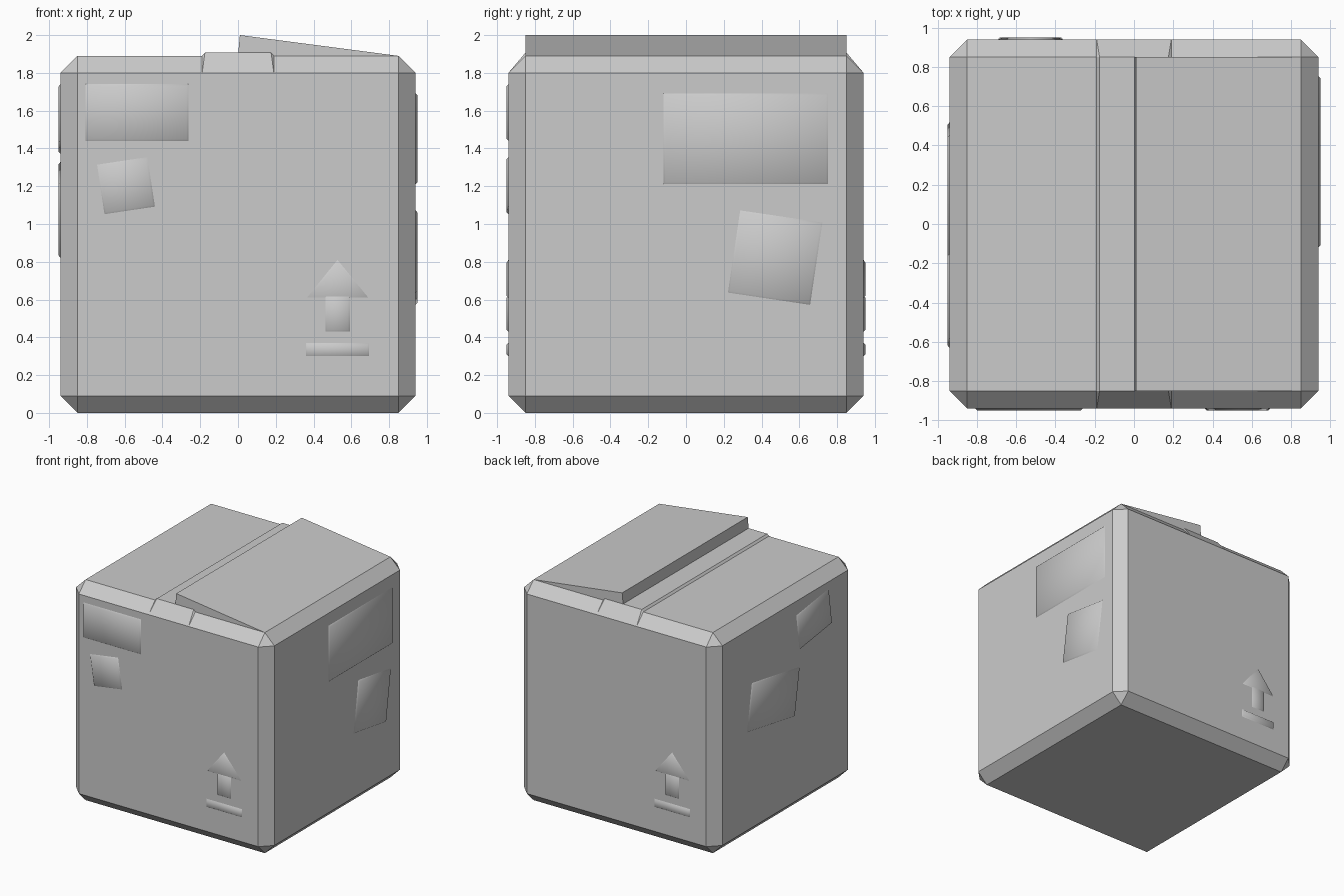
import bpy, bmesh
from math import pi, sin, cos, radians
from mathutils import Matrix

if "Cube" in bpy.data.objects:
    bpy.data.objects.remove(bpy.data.objects["Cube"])

HALF = 0.94      # half width of the box
TOP = 1.89       # height of the closed lid
CUT = 0.09       # chamfer size


def finish(name, bm, smooth=False):
    bmesh.ops.recalc_face_normals(bm, faces=bm.faces)
    for f in bm.faces:
        f.smooth = smooth
    me = bpy.data.meshes.new(name)
    bm.to_mesh(me)
    bm.free()
    ob = bpy.data.objects.new(name, me)
    bpy.context.collection.objects.link(ob)
    return ob


def hull(name, points):
    bm = bmesh.new()
    for p in points:
        bm.verts.new(p)
    bmesh.ops.convex_hull(bm, input=bm.verts)
    bmesh.ops.dissolve_limit(bm, angle_limit=0.01, verts=bm.verts, edges=bm.edges)
    return finish(name, bm)


def rect(u, z, w, h, tilt=0.0):
    a = radians(tilt)
    return [(u + x * w / 2 * cos(a) - y * h / 2 * sin(a),
             z + x * w / 2 * sin(a) + y * h / 2 * cos(a))
            for x, y in ((-1, -1), (1, -1), (1, 1), (-1, 1))]


def decal(name, side, outline):
    """Thin raised patch; side 0 front, 1 right, 2 back, 3 left."""
    bm = bmesh.new()
    face = bm.faces.new([bm.verts.new((u, -HALF, z)) for u, z in outline])
    bm.normal_update()
    bmesh.ops.inset_region(bm, faces=[face], thickness=0.01, depth=0.01,
                           use_boundary=True, use_even_offset=True)
    bm.transform(Matrix.Rotation(side * pi / 2, 4, 'Z'))
    # decals are open at the back, so normals are kept as built
    for f in bm.faces:
        f.smooth = True
    me = bpy.data.meshes.new(name)
    bm.to_mesh(me)
    bm.free()
    bpy.context.collection.objects.link(bpy.data.objects.new(name, me))


# chamfered box body
bm = bmesh.new()
bmesh.ops.create_cube(bm, size=1)
bm.transform(Matrix.Translation((0, 0, TOP / 2)) @ Matrix.Diagonal((2 * HALF, 2 * HALF, TOP, 1)))
bmesh.ops.bevel(bm, geom=bm.edges[:], offset=CUT, segments=1, affect='EDGES')
finish("box_body", bm)

# lifted lid flap
Y = HALF - CUT
hull("lid_flap", [(x, y, z) for y in (-Y, Y)
                  for x, z in ((0, TOP), (0.01, 2.0), (Y, TOP))])

# tape strip over the lid seam, folding down both chamfers
hull("tape_strip", [(sx * x, sy * y, z) for sx in (-1, 1) for sy in (-1, 1)
                    for x, y, z in ((0.19, HALF, TOP - CUT), (0.19, Y, TOP),
                                    (0.175, Y, TOP + 0.017))])

# this-way-up arrows on front and back
for side, label in ((0, "front"), (2, "back")):
    decal(label + "_arrow_head", side, [(0.365, 0.61), (0.69, 0.61), (0.527, 0.81)])
    decal(label + "_arrow_stem", side, rect(0.527, 0.525, 0.13, 0.19))
    decal(label + "_arrow_bar", side, rect(0.527, 0.335, 0.335, 0.07))

# labels and stickers
decal("front_label", 0, rect(-0.535, 1.59, 0.545, 0.30))
decal("front_sticker", 0, rect(-0.593, 1.203, 0.27, 0.265, 8.5))
decal("right_label", 1, rect(0.317, 1.452, 0.87, 0.48))
decal("right_sticker", 1, rect(0.472, 0.822, 0.44, 0.44, -8.5))
decal("left_label", 3, rect(-0.163, 1.075, 0.65, 0.405, -9.5))
decal("left_sticker", 3, rect(0.39, 1.555, 0.44, 0.31, 8))
